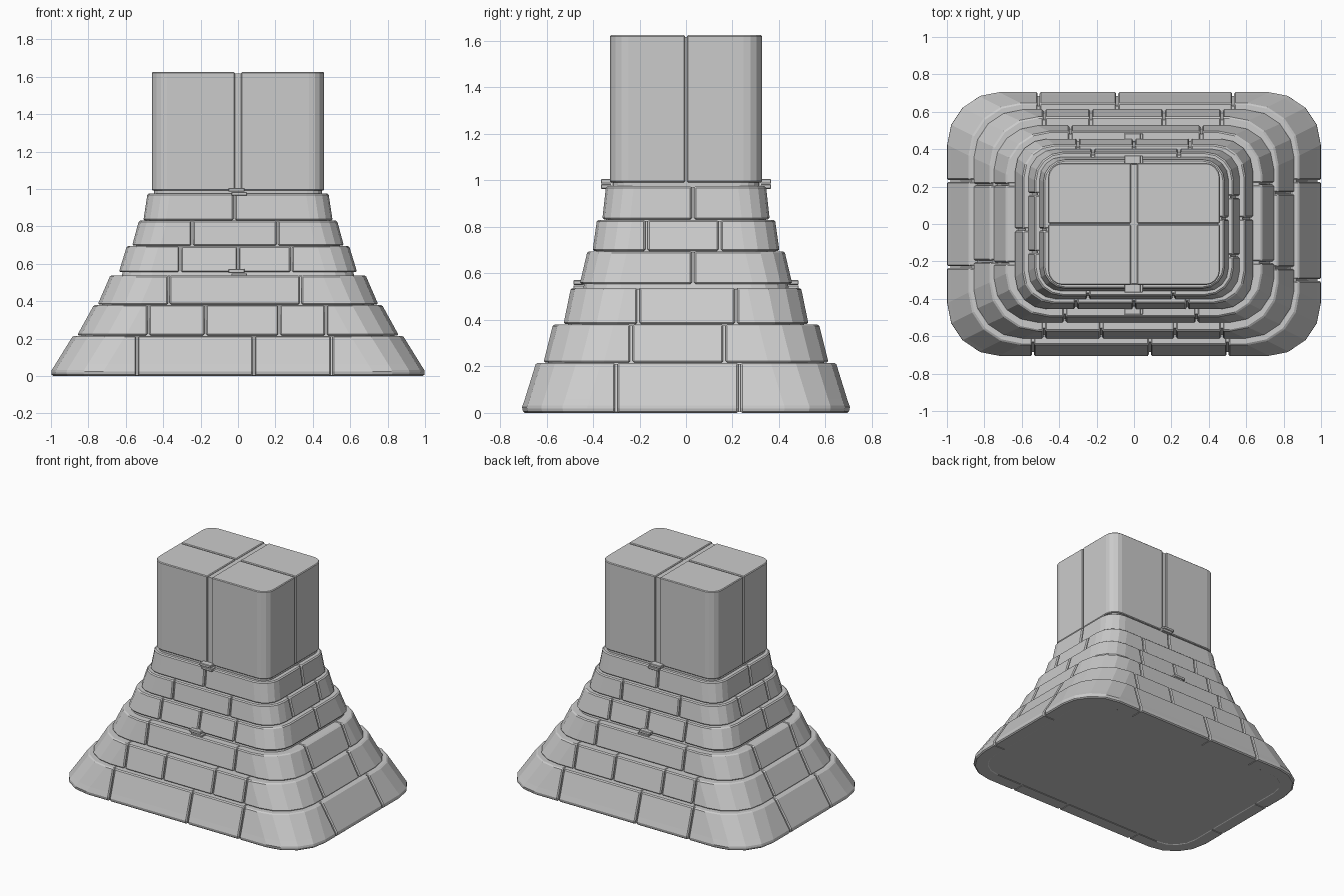
import bpy, bmesh, math

if "Cube" in bpy.data.objects:
    bpy.data.objects.remove(bpy.data.objects["Cube"])

GAP = 0.005      # half width of the joints between blocks
SEGS = 4         # facets per rounded corner


def finish(name, bm, bevel=0.007):
    bmesh.ops.recalc_face_normals(bm, faces=bm.faces)
    me = bpy.data.meshes.new(name)
    bm.to_mesh(me)
    bm.free()
    ob = bpy.data.objects.new(name, me)
    bpy.context.collection.objects.link(ob)
    if bevel:
        m = ob.modifiers.new("worn_edges", 'BEVEL')
        m.width, m.segments = bevel, 1
        m.limit_method, m.angle_limit = 'ANGLE', math.radians(40)
    return ob


def loft(bm, sections):
    """Skin a list of equal-length closed sections and cap both ends."""
    vs = [[bm.verts.new(p) for p in s] for s in sections]
    n = len(vs[0])
    for a, b in zip(vs, vs[1:]):
        for i in range(n):
            j = (i + 1) % n
            bm.faces.new((a[i], a[j], b[j], b[i]))
    bm.faces.new(vs[0])
    bm.faces.new(vs[-1])


def place(node, hx, hy, r, z):
    """Locate a perimeter node on a rounded rectangle."""
    kind, where, v = node
    if kind == 'joint':
        return [(v, -hy, z), (hx, v, z), (v, hy, z), (-hx, v, z)][where]
    sx, sy = [(1, -1), (1, 1), (-1, 1), (-1, -1)][where]
    return (sx * (hx - r) + r * math.cos(v), sy * (hy - r) + r * math.sin(v), z)


def corner(c):
    return [('arc', c, math.pi / 2 * (c - 1 + i / SEGS)) for i in range(SEGS + 1)]


def rounded_ring(hx, hy, r, z):
    return [place(n, hx, hy, r, z) for c in range(4) for n in corner(c)]


def course(name, profile, r, joints):
    """One ring of separate stones. Joints are given for front, right, back, left."""
    nodes = []
    for side in range(4):
        d = 1 if side < 2 else -1
        nodes += [('joint', side, v) for v in sorted(joints[side], reverse=d < 0)]
        nodes += corner(side)
    cuts = [i for i, n in enumerate(nodes) if n[0] == 'joint']
    bm = bmesh.new()
    depth = min(0.1, r - 0.02)
    for k, a in enumerate(cuts):
        b = cuts[(k + 1) % len(cuts)]
        run = nodes[a:b + 1] if b > a else nodes[a:] + nodes[:b + 1]
        for end, s in ((0, 1), (-1, -1)):
            kind, side, v = run[end]
            run[end] = (kind, side, v + s * GAP * (1 if side < 2 else -1))
        sections = []
        for n in run:
            outer = [place(n, hx, hy, r, z) for hx, hy, z in profile]
            ends = [place(n, hx - depth, hy - depth, r - depth, z)
                    for hx, hy, z in (profile[-1], profile[0])]
            sections.append(outer + ends)
        loft(bm, sections)
    finish(name, bm)
    # recessed core behind the joints
    (x0, y0, z0), (x1, y1, z1) = profile[0], profile[-1]
    bm = bmesh.new()
    loft(bm, [rounded_ring(x0 - .015, y0 - .015, r - .01, max(z0 - .02, .003)),
              rounded_ring(x1 - .015, y1 - .015, r - .01, z1 - .004)])
    finish(name + "_core", bm, 0)


# Stepped stone base
course("base_course_1", [(.995, .70, 0), (1.0, .705, .025), (.978, .693, .06), (.882, .645, .215)], .28,
       [(-.54, .085, .50), (-.30, .23), (-.51, -.09, .53), (-.23, .23)])
course("base_course_2", [(.86, .613, .217), (.77, .572, .38)], .26,
       [(-.48, -.175, .22, .47), (-.235, .165), (-.48, -.23, .16, .47), (-.20, .21)])
course("base_course_3", [(.75, .527, .382), (.683, .495, .537)], .23,
       [(-.37, .335), (-.205, .215), (-.34, .36), (-.21, .21)])
course("base_course_4", [(.637, .457, .555), (.594, .424, .695)], .17,
       [(-.31, 0, .285), (.03,), (-.3, 0, .3), (-.03,)])
course("base_course_5", [(.566, .402, .697), (.53, .383, .83)], .15,
       [(-.245, .21), (-.17, .145), (-.22, .24), (-.15, .16)])
course("base_course_6", [(.506, .36, .832), (.484, .344, .975)], .12,
       [(-.02,), (.03,), (-.02,), (-.03,)])

# Pillar: four upright quarter blocks round a slightly recessed core
PX, PY, PR, Z0, Z1 = .46, .327, .08, .992, 1.625
bm = bmesh.new()
for sx in (1, -1):
    for sy in (1, -1):
        gx, gy = .017, .004
        plan = [(gx, gy), (PX, gy)]
        for i in range(SEGS + 1):
            t = math.pi / 2 * i / SEGS
            plan.append((PX - PR + PR * math.cos(t), PY - PR + PR * math.sin(t)))
        plan.append((gx, PY))
        loft(bm, [[(sx * x, sy * y, z) for x, y in plan] for z in (Z0, Z1)])
finish("pillar_blocks", bm, .005)
bm = bmesh.new()
loft(bm, [rounded_ring(PX - .01, PY - .01, PR, z) for z in (.95, Z1 - .008)])
finish("pillar_core", bm, 0)

# Small stacked stone clips on the centre line, front and back
bm = bmesh.new()
for y, z in ((.35, .985), (.468, .55)):
    for s in (1, -1):
        for dx, dz, w in ((-.008, .011, .044), (.006, -.011, .042)):
            plan = [(dx - w, s * (y - .03)), (dx + w, s * (y - .03)),
                    (dx + w, s * (y + .016)), (dx - w, s * (y + .016))]
            loft(bm, [[(px, py, z + dz + h) for px, py in plan] for h in (-.01, .01)])
finish("stone_clips", bm, .003)
